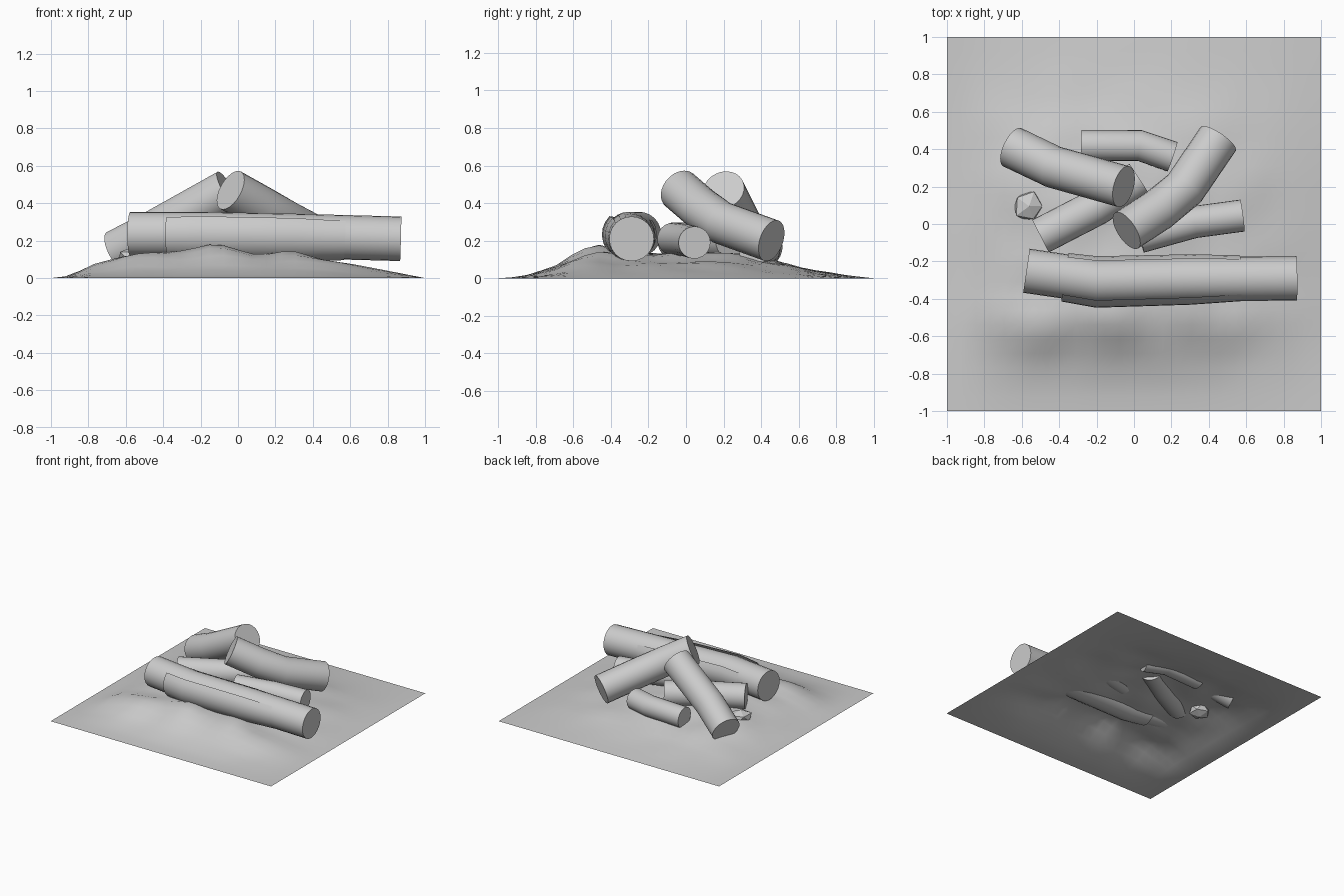
import bpy, bmesh, math
from mathutils import Vector, noise

cube = bpy.data.objects.get("Cube")
if cube:
    bpy.data.objects.remove(cube)

grey = bpy.data.materials.new("plain_grey")
grey.use_nodes = True
grey.diffuse_color = (0.6, 0.6, 0.6, 1)
grey.node_tree.nodes["Principled BSDF"].inputs["Base Color"].default_value = (0.6, 0.6, 0.6, 1)


def finish(bm, name, angle):
    mesh = bpy.data.meshes.new(name)
    bm.to_mesh(mesh)
    bm.free()
    mesh.materials.append(grey)
    obj = bpy.data.objects.new(name, mesh)
    bpy.context.collection.objects.link(obj)
    bpy.ops.object.select_all(action='DESELECT')
    obj.select_set(True)
    bpy.context.view_layer.objects.active = obj
    bpy.ops.object.shade_smooth_by_angle(angle=math.radians(angle))
    return obj


def sweep(name, path, radii, start=0, stop=360, sides=24):
    """Sweep a circle, or an open arc of one, along a bent path."""
    pts = [Vector(p) for p in path]
    bm = bmesh.new()
    rings = []
    full = stop - start == 360
    for i, (p, radius) in enumerate(zip(pts, radii)):
        t = (pts[min(i + 1, len(pts) - 1)] - pts[max(i - 1, 0)]).normalized()
        side = t.cross(Vector((0, 0, 1))).normalized()
        up = side.cross(t)
        ring = []
        for k in range(sides if full else sides + 1):
            a = math.radians(start + (stop - start) * k / sides)
            ring.append(bm.verts.new(p + radius * (side * math.cos(a) + up * math.sin(a))))
        rings.append(ring)
    for a, b in zip(rings, rings[1:]):
        n = len(a)
        for k in range(n if full else n - 1):
            j = (k + 1) % n
            bm.faces.new((a[k], a[j], b[j], b[k]))
    if full:
        bm.faces.new(rings[0])
        bm.faces.new(rings[-1])
    bmesh.ops.recalc_face_normals(bm, faces=bm.faces)
    return finish(bm, name, 40)


# Stacked logs
logs = {
    "front_log": (0.119, [(-.575, -.25, .235), (-.2, -.305, .235), (.3, -.295, .225), (.87, -.29, .21)]),
    "upper_left_log": (0.113, [(-.65, .41, .145), (-.43, .305, .26), (-.055, .2, .47)]),
    "upper_right_log": (0.114, [(-.04, -.035, .47), (.13, .075, .375), (.27, .19, .295), (.45, .455, .2)]),
    "back_log": (0.083, [(-.28, .42, .15), (.03, .42, .16), (.205, .36, .15)]),
    "middle_left_log": (0.098, [(-.5, -.065, .2), (-.2, .09, .2), (.03, .24, .2)]),
    "middle_right_log": (0.086, [(.03, -.07, .21), (.32, .01, .2), (.58, .045, .19)]),
}
for name, (radius, path) in logs.items():
    sweep(name, path, [radius] * len(path))

# Loose bark around the lower part of the front log, thinning to its ends
sweep("front_bark", [(-.37, -.285, .233), (-.2, -.31, .233), (.3, -.297, .225), (.57, -.29, .218)],
      [0.131, 0.138, 0.135, 0.123], start=-215, stop=45, sides=16)


# Earth mound: two cross profiles multiplied, with a little roughness
across = [(-1, 0), (-.9, .08), (-.78, .45), (-.6, .85), (-.4, .95), (-.04, 1),
          (.3, .85), (.55, .55), (.8, .25), (1, 0)]
along = [(-1, 0), (-.88, .06), (-.7, .38), (-.58, .8), (-.48, 1), (-.36, .85),
         (.2, .85), (.5, .55), (.65, .3), (.85, .1), (1, 0)]


def sample(profile, t):
    for (a, u), (b, v) in zip(profile, profile[1:]):
        if t <= b:
            return u + (v - u) * max(0, t - a) / (b - a)
    return 0


bm = bmesh.new()
bmesh.ops.create_grid(bm, x_segments=26, y_segments=26, size=1)
for v in bm.verts:
    h = 0.16 * sample(across, v.co.x) * sample(along, v.co.y)
    v.co.z = h * (1 + 0.25 * noise.noise(v.co * 4))
finish(bm, "earth_mound", 60)

# Small stone beside the logs
bm = bmesh.new()
bmesh.ops.create_icosphere(bm, subdivisions=1, radius=0.085)
for v in bm.verts:
    v.co.z *= 0.6
    v.co *= 1 + 0.2 * noise.noise(v.co * 20)
finish(bm, "small_stone", 10).location = (-.56, .095, .115)
